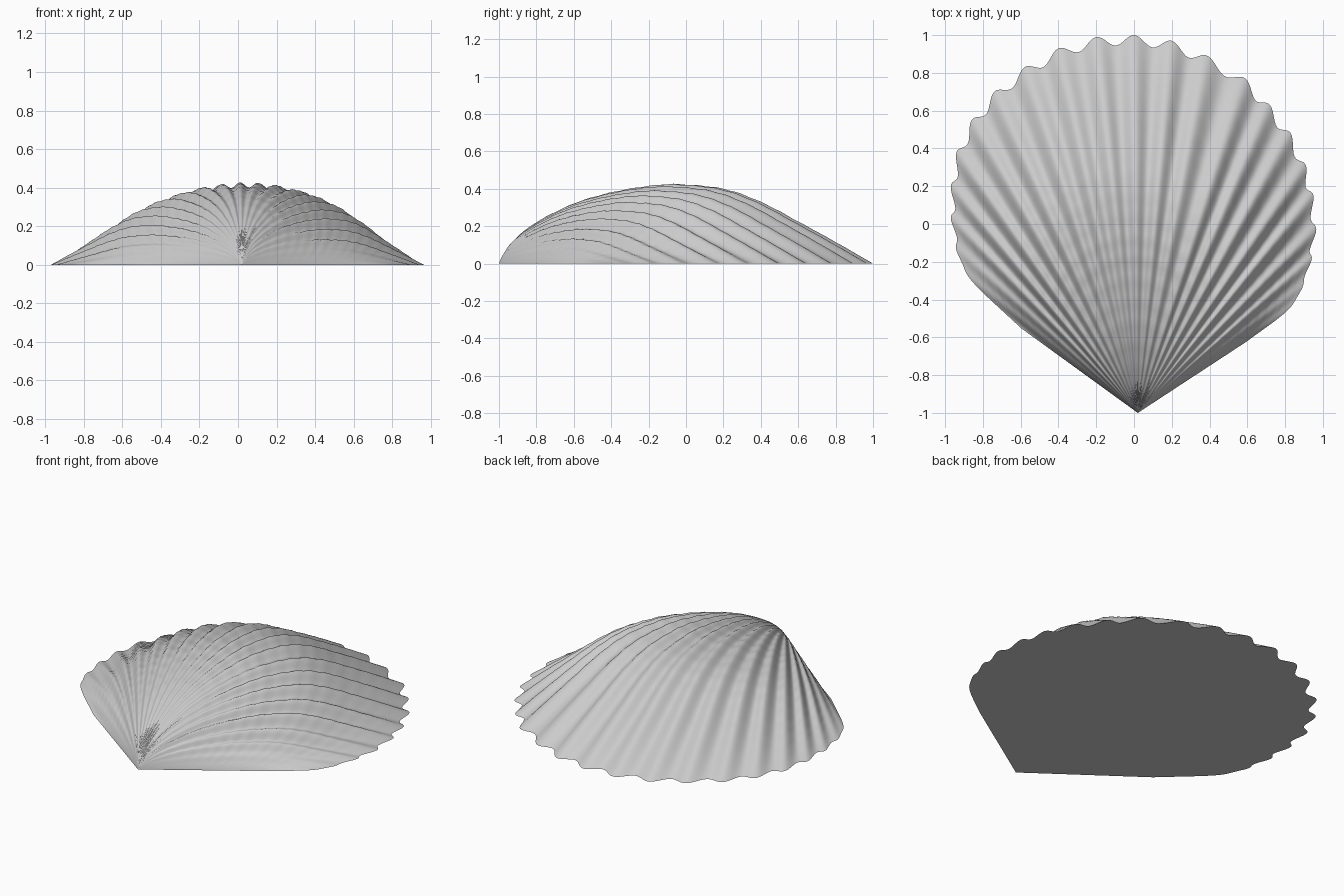
import bpy, bmesh, math
from mathutils import Vector

if "Cube" in bpy.data.objects:
    bpy.data.objects.remove(bpy.data.objects["Cube"])

UMBO = Vector((0.02, -1.0))
# Rim outline, one point per rib crest, from the +x hinge edge round to the -x one
RIM = [(.6, -.62), (.81, -.46), (.89, -.34), (.94, -.19), (.965, -.03), (.95, .15),
       (.91, .31), (.83, .48), (.72, .63), (.59, .77), (.39, .89), (.2, .97), (0, 1),
       (-.2, .99), (-.4, .93), (-.58, .83), (-.74, .7), (-.86, .55), (-.94, .38),
       (-.97, .2), (-.97, .03), (-.94, -.14), (-.86, -.3), (-.6, -.55)]
# Height along the middle rib: fraction of the way from umbo to rim, height
PROFILE = [(0, 0), (.012, .05), (.04, .125), (.1, .22), (.2, .32), (.3, .38), (.4, .415),
           (.48, .425), (.6, .4), (.7, .33), (.8, .225), (.9, .115), (1, 0)]


def spline(points, steps):
    """Catmull-Rom curve through the points, as (parameter, point) pairs."""
    p = [Vector(q) for q in points]
    p = [2 * p[0] - p[1]] + p + [2 * p[-1] - p[-2]]
    out = []
    for k in range(len(points) - 1):
        a, b, c, d = p[k:k + 4]
        for j in range(steps):
            t = j / steps
            out.append((k + t, 0.5 * (2 * b + (c - a) * t + (2 * a - 5 * b + 4 * c - d) * t ** 2
                                      + (3 * b - a - 3 * c + d) * t ** 3)))
    out.append((len(points) - 1, p[-2]))
    return out


rim = spline(RIM, 14)
rows = spline(PROFILE, 7)[1:]
angles = [math.atan2(*(q - UMBO).yx) for _, q in rim]
middle, half = (angles[0] + angles[-1]) / 2, (angles[-1] - angles[0]) / 2

# Ribbed upper surface: a fan of rays from the umbo
bm = bmesh.new()
tip = bm.verts.new((*UMBO, 0))
columns = []
for (s, q), angle in zip(rim, angles):
    u = min(1, abs((angle - middle) / half))
    dome = 0.9 * (1 - u * u) + 0.1 * math.sqrt(1 - u * u)
    fade = min(1, (1 - u) * 6)
    groove = fade * (1 - math.cos(2 * math.pi * s)) / 2
    column = []
    for _, (t, z) in rows:
        p = UMBO + (q - UMBO) * t * (1 - 0.028 * groove * t)
        depth = 0.028 * min(1, t * 2) * (1 - t ** 6) * groove
        ripple = 0.002 * math.sin(t * 110) * fade * math.sin(math.pi * t)
        height = max(0, z * dome - depth * min(1, dome * 2) + ripple)
        column.append(bm.verts.new((*p, 0 if t > 0.9999 or u > 0.9999 else height)))
    columns.append(column)
for left, right in zip(columns, columns[1:]):
    bm.faces.new((tip, left[0], right[0]))
    for a, b, c, d in zip(left, left[1:], right[1:], right):
        bm.faces.new((a, b, c, d))

# Flat underside
outline = [tip] + columns[0][:-1] + [c[-1] for c in columns] + columns[-1][-2::-1]
bm.faces.new(outline[::-1])
bmesh.ops.recalc_face_normals(bm, faces=bm.faces)

mesh = bpy.data.meshes.new("scallop_shell")
bm.to_mesh(mesh)
bm.free()
shell = bpy.data.objects.new("scallop_shell", mesh)
bpy.context.collection.objects.link(shell)

# Plain grey
grey = bpy.data.materials.new("light_grey")
grey.use_nodes = True
colour = (0.6, 0.6, 0.6, 1)
grey.diffuse_color = colour
grey.node_tree.nodes["Principled BSDF"].inputs["Base Color"].default_value = colour
mesh.materials.append(grey)

bpy.context.view_layer.objects.active = shell
shell.select_set(True)
bpy.ops.object.shade_smooth_by_angle(angle=math.radians(40))
